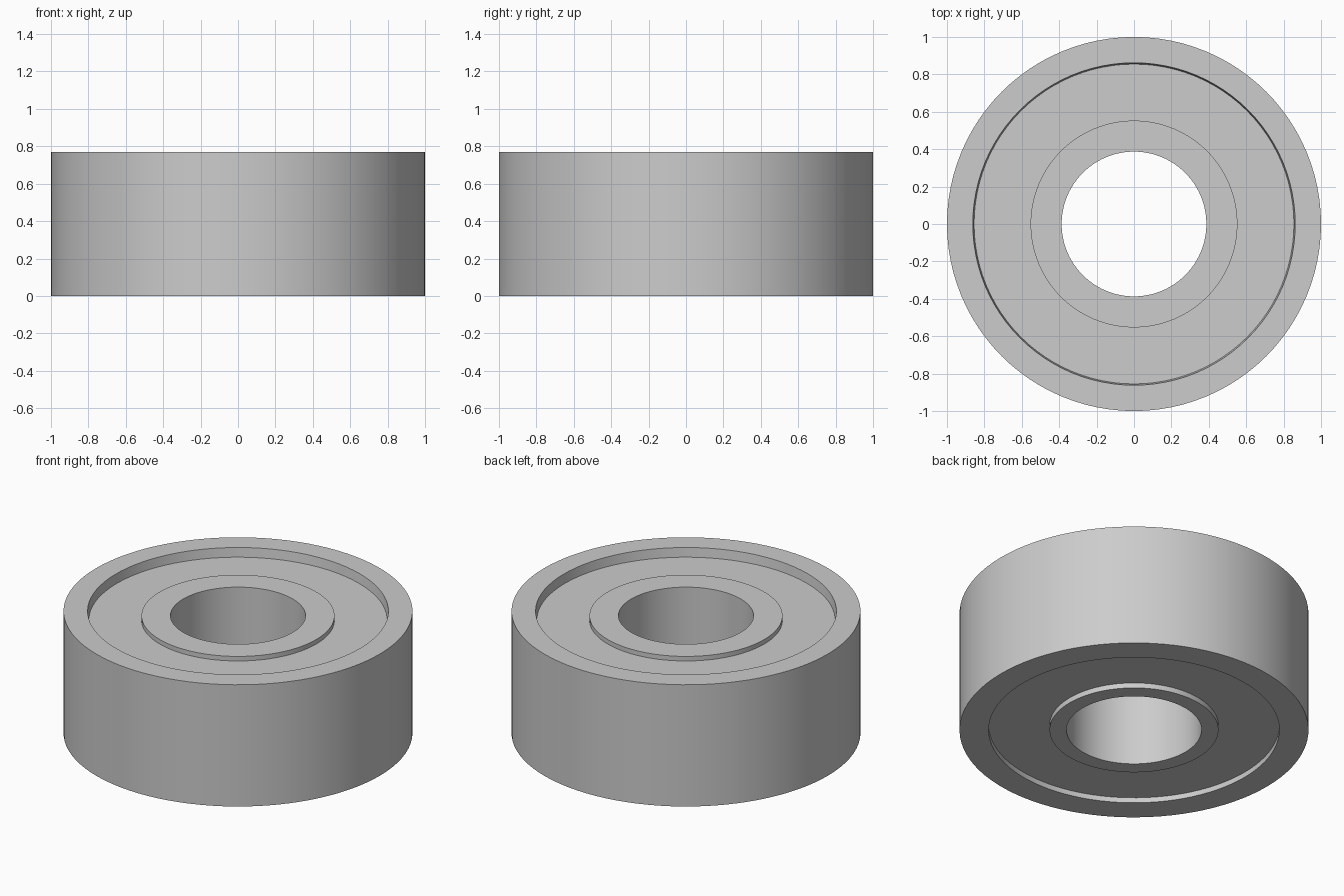
import bpy, bmesh, math

if "Cube" in bpy.data.objects:
    bpy.data.objects.remove(bpy.data.objects["Cube"])

SEGMENTS = 96

# one plain grey for the whole part
grey = bpy.data.materials.new("steel_grey")
grey.diffuse_color = (0.604, 0.604, 0.604, 1)
grey.use_nodes = True
grey.node_tree.nodes["Principled BSDF"].inputs["Base Color"].default_value = grey.diffuse_color


def lathe(name, profile):
    """Spin a closed (radius, z) profile around the z axis."""
    bm = bmesh.new()
    verts = [bm.verts.new((r, 0, z)) for r, z in profile]
    edges = [bm.edges.new((verts[i], verts[(i + 1) % len(verts)]))
             for i in range(len(verts))]
    bmesh.ops.spin(bm, geom=verts + edges, cent=(0, 0, 0), axis=(0, 0, 1),
                   angle=math.tau, steps=SEGMENTS, use_duplicate=False)
    bmesh.ops.remove_doubles(bm, verts=bm.verts, dist=0.0005)
    bmesh.ops.recalc_face_normals(bm, faces=bm.faces)
    mesh = bpy.data.meshes.new(name)
    bm.to_mesh(mesh)
    bm.free()
    mesh.materials.append(grey)
    obj = bpy.data.objects.new(name, mesh)
    bpy.context.collection.objects.link(obj)
    bpy.context.view_layer.objects.active = obj
    obj.select_set(True)
    bpy.ops.object.shade_smooth_by_angle(angle=math.radians(30))
    obj.select_set(False)
    return obj


# bearing ring: rim, recessed web on both faces, hub and bore
lathe("bearing_ring", [
    (1.0, 0), (1.0, 0.77), (0.862, 0.77),    # outer wall and top rim
    (0.855, 0.712), (0.553, 0.712),          # top recess, slightly tapered
    (0.553, 0.741), (0.387, 0.741),          # raised hub on top
    (0.387, 0), (0.484, 0),                  # bore and hub underside
    (0.484, 0.033), (0.833, 0.033),          # bottom recess
    (0.833, 0),
])
